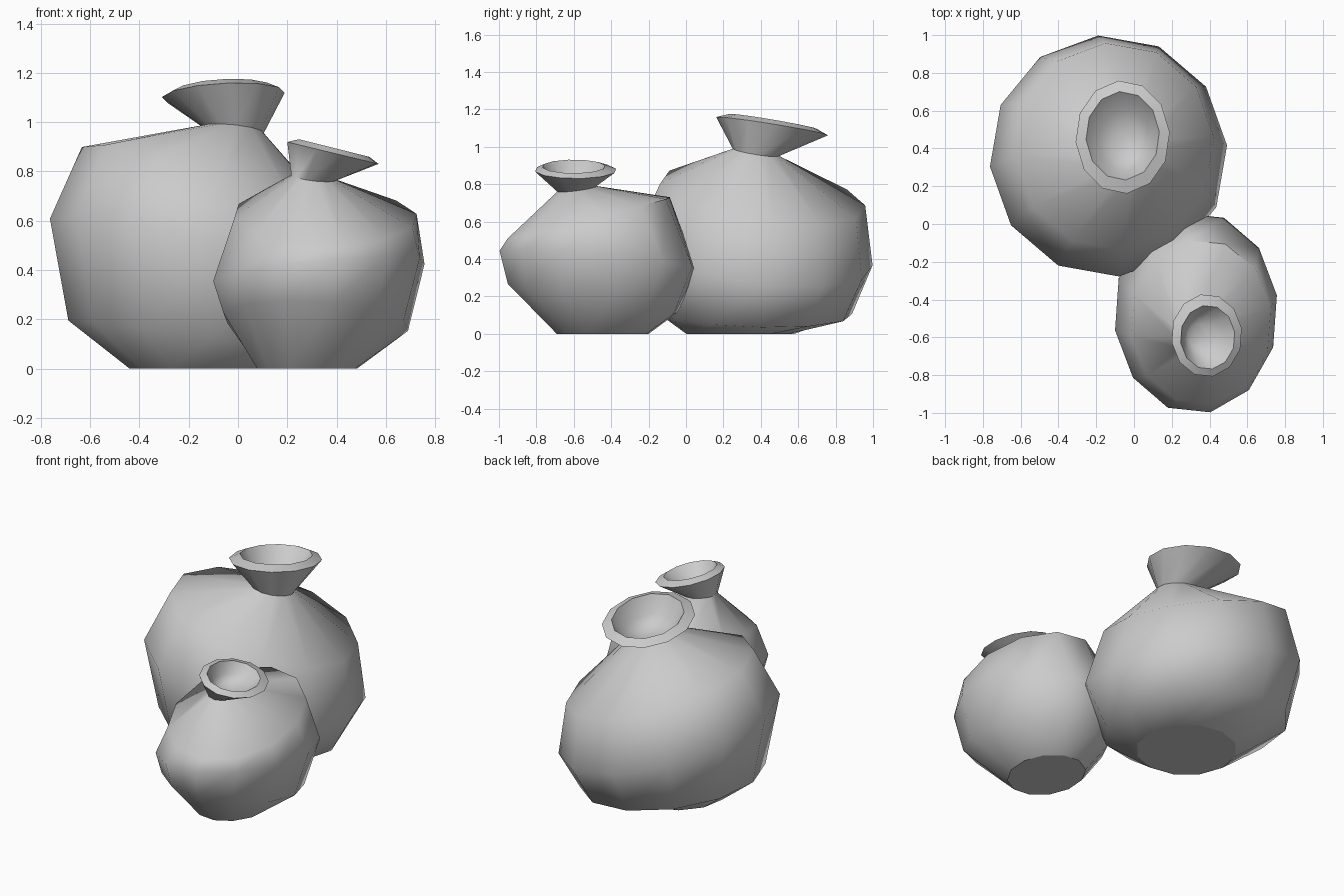
import bpy, bmesh, math

cube = bpy.data.objects.get("Cube")
if cube:
    bpy.data.objects.remove(cube, do_unlink=True)

clay = bpy.data.materials.new("grey_clay")
clay.use_nodes = True
clay.diffuse_color = (0.6, 0.6, 0.6, 1)
clay.node_tree.nodes["Principled BSDF"].inputs["Base Color"].default_value = (0.6, 0.6, 0.6, 1)

SIDES = 12


def make_pot(name, rings, turn):
    """Loft tilted oval rings: centre x, y, z, radius x, y, slope x, y."""
    bm = bmesh.new()
    loops = []
    for cx, cy, cz, rx, ry, sx, sy in rings:
        loop = []
        for i in range(SIDES):
            a = math.radians(turn) + math.tau * i / SIDES
            dx, dy = rx * math.cos(a), ry * math.sin(a)
            loop.append(bm.verts.new((cx + dx, cy + dy, cz + sx * dx + sy * dy)))
        loops.append(loop)
    base = bm.faces.new(loops[0][::-1])   # flat base
    for low, high in zip(loops, loops[1:]):
        for i in range(SIDES):
            j = (i + 1) % SIDES
            bm.faces.new((low[i], low[j], high[j], high[i]))
    bm.faces.new(loops[-1])               # floor of the mouth
    base_index = 0
    mesh = bpy.data.meshes.new(name)
    bm.to_mesh(mesh)
    bm.free()
    mesh.materials.append(clay)
    pot = bpy.data.objects.new(name, mesh)
    bpy.context.collection.objects.link(pot)
    bpy.ops.object.select_all(action="DESELECT")
    pot.select_set(True)
    bpy.context.view_layer.objects.active = pot
    bpy.ops.object.shade_smooth_by_angle(angle=math.radians(58))
    mesh.polygons[base_index].use_smooth = False


# Rings run base, lower belly, belly, shoulder, neck, lip, inner lip, mouth, mouth floor
make_pot("large_pot", [
    (-0.15, 0.29, 0.00, 0.29, 0.29, 0, 0),
    (-0.16, 0.36, 0.115, 0.53, 0.53, -0.15, -0.03),
    (-0.135, 0.36, 0.435, 0.63, 0.64, -0.265, -0.13),
    (-0.105, 0.41, 0.745, 0.53, 0.55, -0.28, -0.13),
    (-0.02, 0.375, 0.97, 0.125, 0.125, -0.10, -0.16),
    (-0.06, 0.46, 1.11, 0.25, 0.30, 0.05, -0.16),
    (-0.06, 0.467, 1.135, 0.195, 0.235, 0.05, -0.17),
    (-0.05, 0.44, 1.04, 0.14, 0.16, 0, -0.17),
    (-0.04, 0.41, 1.00, 0.07, 0.07, -0.05, -0.16),
], 5)

make_pot("small_pot", [
    (0.28, -0.445, 0.00, 0.205, 0.25, 0, 0),
    (0.315, -0.50, 0.19, 0.38, 0.46, -0.06, -0.18),
    (0.328, -0.47, 0.39, 0.435, 0.535, 0.10, -0.09),
    (0.355, -0.52, 0.62, 0.375, 0.44, -0.03, 0.25),
    (0.305, -0.585, 0.775, 0.09, 0.105, -0.12, 0.13),
    (0.385, -0.59, 0.875, 0.188, 0.22, -0.24, 0),
    (0.39, -0.60, 0.895, 0.145, 0.17, -0.25, 0),
    (0.36, -0.595, 0.83, 0.10, 0.12, -0.2, 0.05),
    (0.335, -0.59, 0.80, 0.05, 0.06, -0.15, 0.1),
], 10)
